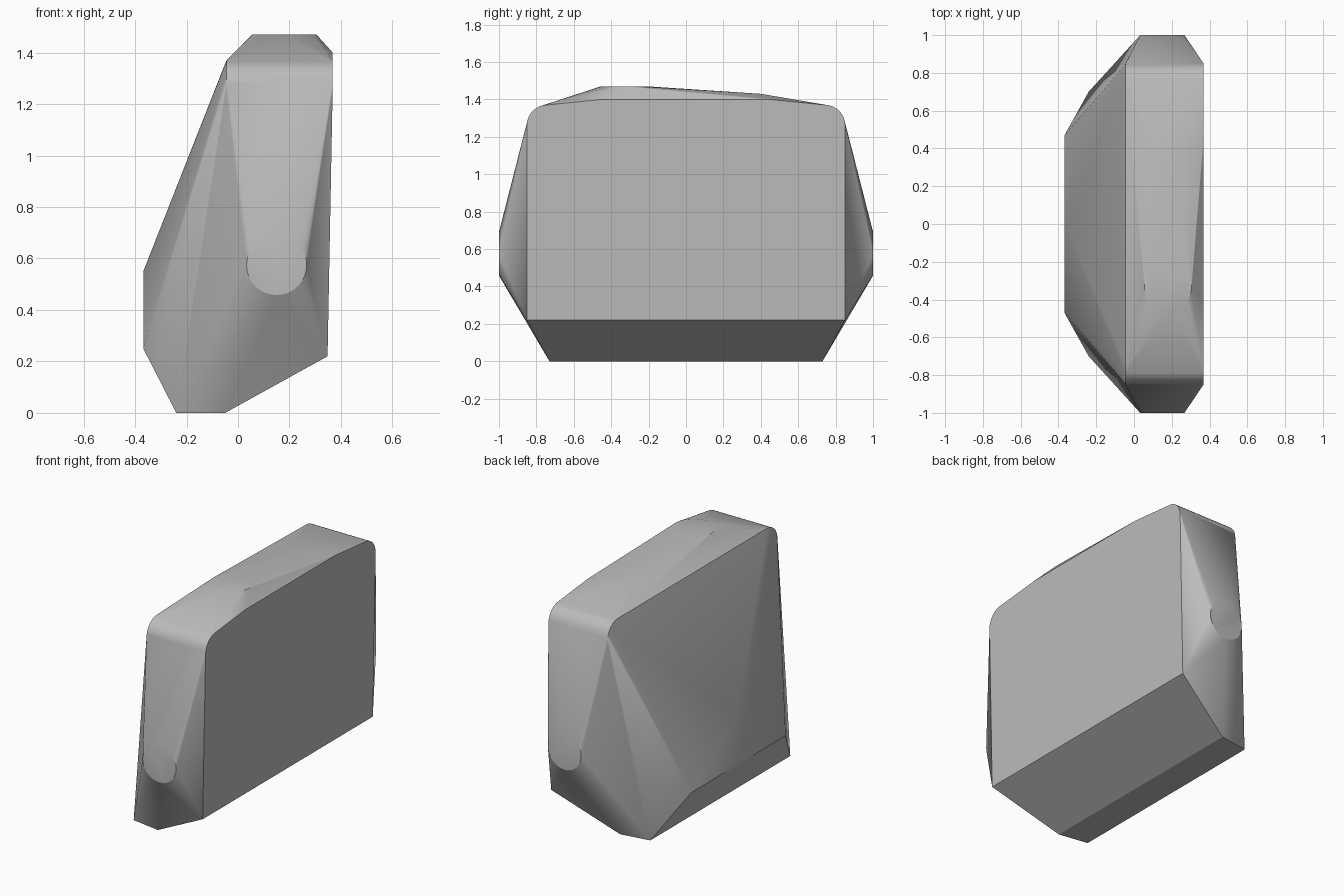
import bpy, bmesh
from math import sin, cos, pi, radians

cube = bpy.data.objects.get("Cube")
if cube:
    bpy.data.objects.remove(cube, do_unlink=True)

# Single grey finish
grey = bpy.data.materials.new("plain_grey")
grey.use_nodes = True
colour = (0.5, 0.5, 0.5, 1)
grey.diffuse_color = colour
grey.node_tree.nodes["Principled BSDF"].inputs["Base Color"].default_value = colour


def ring(centre, radius, steps, make):
    """Points of a circle, laid out by the make function."""
    return [make(centre[0] + radius * cos(2 * pi * i / steps),
                 centre[1] + radius * sin(2 * pi * i / steps)) for i in range(steps)]


points = []

for s in (-1, 1):
    # Round pads on the two ends
    points += ring((0.15, 0.575), 0.117, 32, lambda x, z: (x, s, z))
    # Rounded upper corners, swept across the thickness
    for i in range(9):
        a = radians(90 * i / 8)
        y, z = 0.745 + 0.105 * cos(a), 1.265 + 0.105 * sin(a)
        points += [(-0.045, s * y, z), (0.368, s * y, z)]
    # Lower edge of the flat side, foot and bulging side
    points += [(0.348, s * 0.85, 0.22), (-0.05, s * 0.73, 0),
               (-0.24, s * 0.7, 0), (-0.368, s * 0.47, 0.25)]
    # Slight crown along the top of the flat side
    points.append((0.368, s * 0.45, 1.4))

# Peak of the bulging side, round top pad and rear end of the ridge
points.append((-0.368, 0, 0.55))
points += ring((0.18, -0.33), 0.125, 32, lambda x, y: (x, y, 1.47))
points += [(x, 0.4, 1.43) for x in (0.1, 0.27)]

# Wrap the outline points in one faceted shell
bm = bmesh.new()
for p in points:
    bm.verts.new(p)
hull = bmesh.ops.convex_hull(bm, input=bm.verts)
loose = {g for g in hull["geom_interior"] + hull["geom_unused"]
         if isinstance(g, bmesh.types.BMVert)}
bmesh.ops.delete(bm, geom=list(loose), context='VERTS')
bmesh.ops.dissolve_limit(bm, angle_limit=radians(0.5), verts=bm.verts, edges=bm.edges)
bmesh.ops.recalc_face_normals(bm, faces=bm.faces)

mesh = bpy.data.meshes.new("faceted_block")
bm.to_mesh(mesh)
bm.free()
mesh.materials.append(grey)
block = bpy.data.objects.new("faceted_block", mesh)
bpy.context.collection.objects.link(block)

# Soft rounds with crisp creases
bpy.ops.object.select_all(action='DESELECT')
block.select_set(True)
bpy.context.view_layer.objects.active = block
bpy.ops.object.shade_smooth_by_angle(angle=radians(20))
